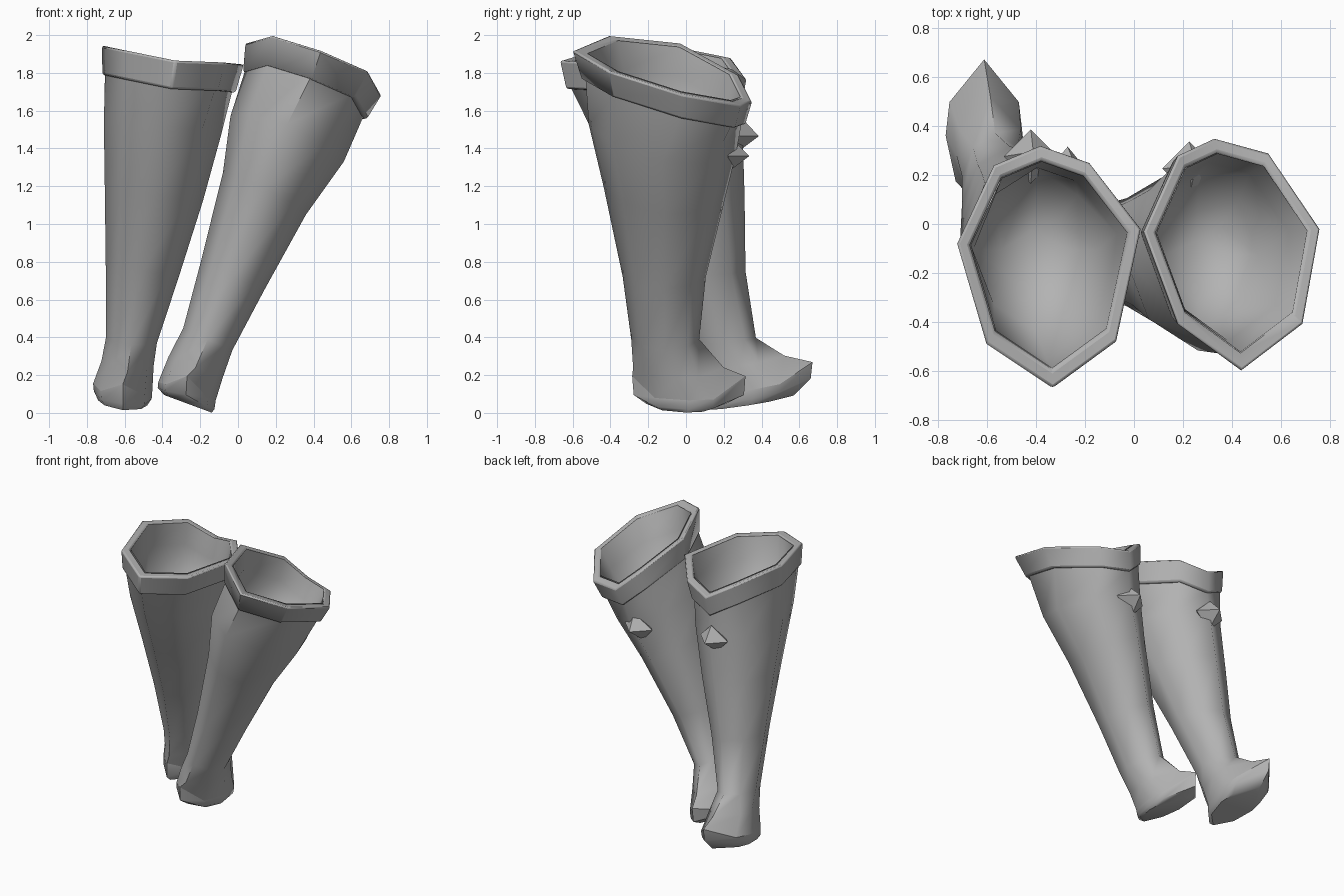
import bpy
import bmesh
import math
from mathutils import Vector

SIDES = 8

default_cube = bpy.data.objects.get("Cube")
if default_cube:
    bpy.data.objects.remove(default_cube, do_unlink=True)

# One plain grey for everything
grey = bpy.data.materials.new("plain grey")
grey.use_nodes = True
grey.diffuse_color = (0.45, 0.45, 0.45, 1)
grey.node_tree.nodes["Principled BSDF"].inputs["Base Color"].default_value = (0.45, 0.45, 0.45, 1)

# Corner positions between the four main points, as shares of width and length
ROUND = ((0.67, 0.67), (0.67, 0.67))
FOOT = ((0.9, 0.44), (0.74, 0.6))


def ring(cx, cy, cz, rx, ry, slope_x, slope_y, peak=0.0, corners=ROUND):
    """Tilted eight-sided section; peak lifts the toe and heel points."""
    points = []
    for k in range(SIDES):
        angle = math.tau * k / SIDES
        dx, dy = round(math.cos(angle), 3), round(math.sin(angle), 3)
        lift = 0.0 if k % 2 or not dy else peak
        if k % 2:
            wide, long = corners[0] if dy > 0 else corners[1]
            dx, dy = math.copysign(wide, dx), math.copysign(long, dy)
        dx, dy = dx * rx, dy * ry
        points.append(Vector((cx + dx, cy + dy, cz + slope_x * dx + slope_y * dy + lift)))
    return points


def resized(points, factor, shift=(0, 0, 0)):
    centre = sum(points, Vector()) / len(points)
    return [centre + (p - centre) * factor + Vector(shift) for p in points]


def finish(name, bm, smooth_angle=None, bevel=0.0):
    mesh = bpy.data.meshes.new(name)
    bm.to_mesh(mesh)
    bm.free()
    mesh.materials.append(grey)
    obj = bpy.data.objects.new(name, mesh)
    bpy.context.collection.objects.link(obj)
    if bevel:
        mod = obj.modifiers.new("soft edges", "BEVEL")
        mod.width = bevel
        mod.segments = 2
        mod.limit_method = "ANGLE"
        mod.angle_limit = math.radians(68)
    if smooth_angle:
        bpy.ops.object.select_all(action="DESELECT")
        obj.select_set(True)
        bpy.context.view_layer.objects.active = obj
        bpy.ops.object.shade_smooth_by_angle(angle=math.radians(smooth_angle))


def loft(name, rings, closed=False, cap=False, pole=None, smooth_angle=65, bevel=0.0):
    """Skin the rings in order; optionally cap the first or close the last to a pole."""
    bm = bmesh.new()
    rows = [[bm.verts.new(p) for p in points] for points in rings]
    pairs = list(zip(rows, rows[1:]))
    if closed:
        pairs.append((rows[-1], rows[0]))
    for low, high in pairs:
        for k in range(SIDES):
            n = (k + 1) % SIDES
            bm.faces.new((low[k], low[n], high[n], high[k]))
    if cap:
        bm.faces.new(list(reversed(rows[0])))
    if pole:
        tip = bm.verts.new(pole)
        for k in range(SIDES):
            bm.faces.new((rows[-1][k], rows[-1][(k + 1) % SIDES], tip))
    finish(name, bm, smooth_angle, bevel)


def stud(name, centre, lean):
    """Eight-faced pointed stud with one point straight back, leaning with the leg."""
    bm = bmesh.new()
    centre = Vector(centre)
    up = Vector((lean[0], lean[1], 1)).normalized() * 0.1
    top, bottom = bm.verts.new(centre + up), bm.verts.new(centre - up)
    waist = []
    for k in range(4):
        angle = k * math.pi / 2
        waist.append(bm.verts.new(centre + 0.11 * Vector((math.cos(angle), math.sin(angle), 0))))
    for k in range(4):
        a, b = waist[k], waist[(k + 1) % 4]
        bm.faces.new((a, b, top))
        bm.faces.new((b, a, bottom))
    finish(name, bm)


def boot(side, rim, cuff_size, cuff_drop, foot, leg, pole, stud_at, lean):
    rim = [Vector(p) for p in rim]
    cuff_low = resized(rim, cuff_size, cuff_drop)
    *sole_rings, instep = [ring(*r, corners=FOOT) for r in foot]
    leg_rings = [ring(*r) for r in leg]

    # Sole with raised toe and heel points
    loft(side + "_boot_sole", sole_rings, cap=True, smooth_angle=50)

    # Instep and leg in one skin, tucked under the cuff
    leg_top = resized(cuff_low, 0.96, (0, 0, 0.02))
    loft(side + "_boot_body", [sole_rings[-1], instep] + leg_rings + [leg_top])

    # Thick folded cuff
    opening = resized(rim, 0.86)
    inner_low = resized(cuff_low, 0.86)
    loft(side + "_boot_cuff", [cuff_low, rim, opening, inner_low], closed=True, bevel=0.012)

    # Lining that closes inside the leg
    lining = [resized(opening, 0.99), resized(inner_low, 0.98), resized(leg_rings[-1], 0.82),
              resized(leg_rings[-1], 0.45, (0, 0, -0.1))]
    loft(side + "_boot_lining", lining, pole=pole, smooth_angle=75)

    # Pointed stud behind the calf
    stud(side + "_boot_stud", stud_at, lean)


# Ring values: centre x, y, z, half width, half length, slope x, slope y, peak
boot("right",
     rim=[(0.03, -0.02, 1.845), (-0.18, 0.25, 1.82), (-0.38, 0.32, 1.77), (-0.57, 0.24, 1.88),
          (-0.72, -0.08, 1.945), (-0.6, -0.49, 1.92), (-0.33, -0.67, 1.865), (-0.07, -0.48, 1.855)],
     cuff_size=0.94, cuff_drop=(-0.02, 0, -0.15),
     foot=[(-0.61, 0.33, 0.053, 0.13, 0.24, -0.1, 0.16),
           (-0.61, 0.355, 0.095, 0.153, 0.305, -0.13, 0.22, 0.02),
           (-0.61, 0.36, 0.14, 0.157, 0.31, -0.1, 0.19, 0.07),
           (-0.585, 0.28, 0.26, 0.138, 0.24, -0.1, 0.18)],
     leg=[(-0.565, 0.195, 0.38, 0.135, 0.175, -0.1, 0.1),
          (-0.505, 0.09, 0.75, 0.195, 0.225, -0.1, 0),
          (-0.445, -0.01, 1.15, 0.26, 0.32, -0.1, 0),
          (-0.4, -0.105, 1.5, 0.31, 0.405, -0.1, -0.05)],
     pole=(-0.42, -0.03, 1.33), stud_at=(-0.42, 0.275, 1.465), lean=(0.1, 0.2))

boot("left",
     rim=[(0.76, -0.02, 1.685), (0.55, 0.29, 1.63), (0.33, 0.35, 1.65), (0.18, 0.28, 1.79),
          (0.04, -0.03, 1.96), (0.18, -0.41, 2.0), (0.44, -0.6, 1.92), (0.69, -0.41, 1.81)],
     cuff_size=0.91, cuff_drop=(-0.045, 0, -0.14),
     foot=[(-0.265, 0, 0.048, 0.125, 0.21, -0.37, 0),
           (-0.275, 0.015, 0.075, 0.15, 0.292, -0.38, 0, 0.02),
           (-0.27, 0.015, 0.115, 0.152, 0.3, -0.32, 0, 0.08),
           (-0.225, -0.04, 0.24, 0.143, 0.24, -0.4, 0)],
     leg=[(-0.16, -0.11, 0.39, 0.13, 0.18, -0.45, 0),
          (-0.03, -0.115, 0.72, 0.17, 0.22, -0.4, 0),
          (0.14, -0.115, 1.16, 0.22, 0.32, -0.5, -0.1),
          (0.26, -0.125, 1.45, 0.3, 0.39, -0.4, -0.2)],
     pole=(0.25, -0.07, 1.27), stud_at=(0.225, 0.225, 1.36), lean=(0.3, 0.15))
